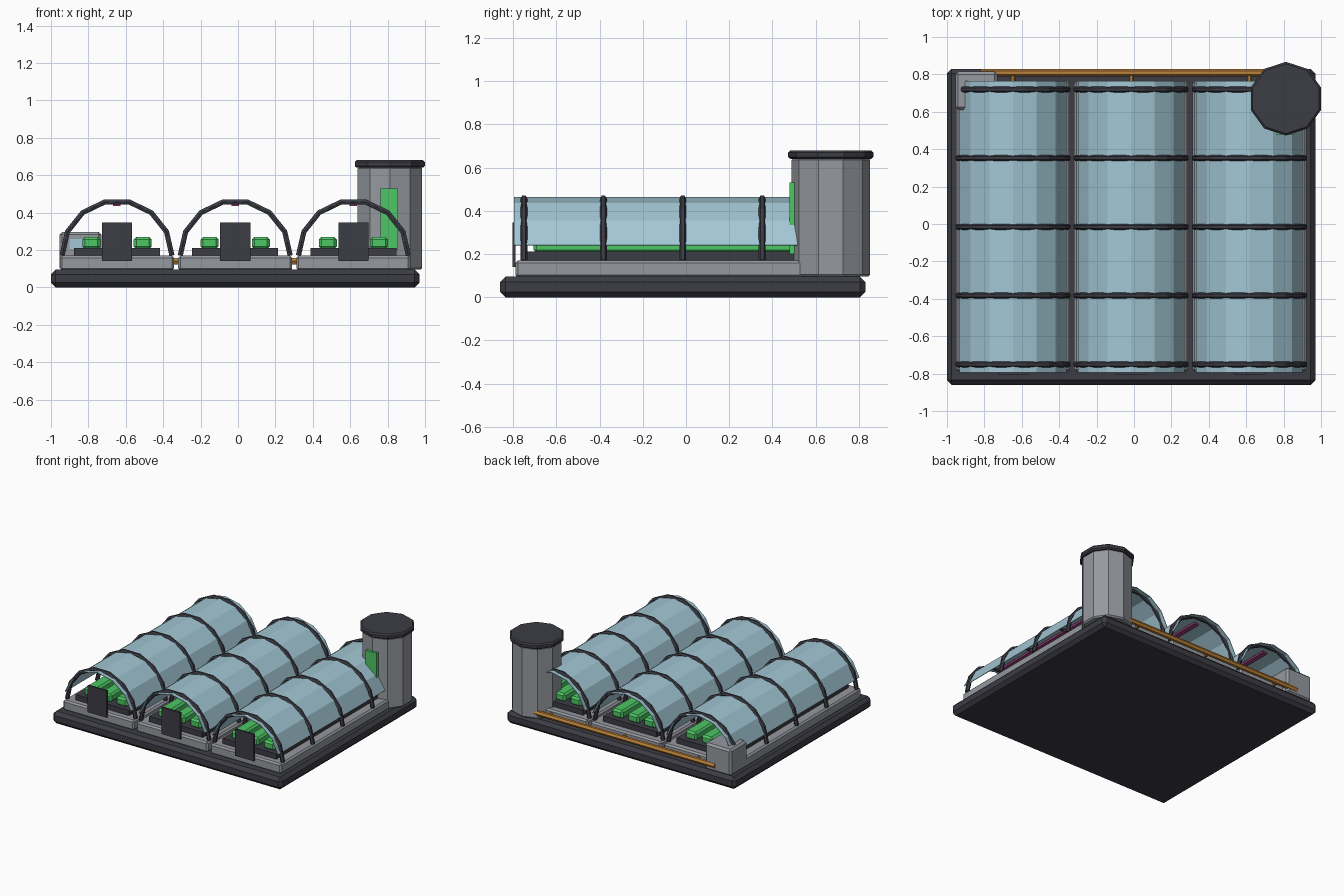
import bpy, bmesh
from math import sin, cos, pi, radians

old = bpy.data.objects.get("Cube")
if old:
    bpy.data.objects.remove(old, do_unlink=True)


def material(name, r, g, b):
    m = bpy.data.materials.new(name)
    m.use_nodes = True
    m.diffuse_color = (r, g, b, 1)
    m.node_tree.nodes["Principled BSDF"].inputs["Base Color"].default_value = (r, g, b, 1)
    return m


DARK = material("dark_metal", 0.045, 0.045, 0.06)
GREY = material("grey_concrete", 0.30, 0.315, 0.345)
GLASS = material("pale_blue_glass", 0.36, 0.57, 0.66)
GREEN = material("leaf_green", 0.075, 0.57, 0.13)
COPPER = material("copper_pipe", 0.50, 0.22, 0.04)
MAGENTA = material("grow_light_magenta", 0.32, 0.05, 0.20)


def finish(name, bm, mat, bevel=0.0):
    mesh = bpy.data.meshes.new(name)
    bmesh.ops.recalc_face_normals(bm, faces=bm.faces)
    bm.to_mesh(mesh)
    bm.free()
    mesh.materials.append(mat)
    ob = bpy.data.objects.new(name, mesh)
    bpy.context.collection.objects.link(ob)
    if bevel:
        mod = ob.modifiers.new("chamfer", "BEVEL")
        mod.width, mod.segments = bevel, 1
        mod.limit_method, mod.angle_limit = "ANGLE", radians(50)
    return ob


def box(name, xs, ys, zs, mat, bevel=0.0):
    bm = bmesh.new()
    bmesh.ops.create_cube(bm, size=1)
    for v in bm.verts:
        v.co = [(a + b) / 2 + c * (b - a) for (a, b), c in zip((xs, ys, zs), v.co)]
    return finish(name, bm, mat, bevel)


def drum(name, x, y, z0, z1, radius, sides, mat, bevel):
    bm = bmesh.new()
    ring = [bm.verts.new((x + radius * sin(2 * pi * i / sides),
                          y + radius * cos(2 * pi * i / sides), z0)) for i in range(sides)]
    face = bm.faces.new(ring)
    top = bmesh.ops.extrude_face_region(bm, geom=[face])["geom"]
    for v in top:
        if isinstance(v, bmesh.types.BMVert):
            v.co.z = z1
    return finish(name, bm, mat, bevel)


def tube(name, points, radius, mat, resolution=1):
    curve = bpy.data.curves.new(name, "CURVE")
    curve.dimensions = "3D"
    curve.bevel_depth, curve.bevel_resolution = radius, resolution
    curve.use_fill_caps = True
    spline = curve.splines.new("POLY")
    spline.points.add(len(points) - 1)
    for p, co in zip(spline.points, points):
        p.co = (*co, 1)
    spline.use_smooth = False
    curve.materials.append(mat)
    ob = bpy.data.objects.new(name, curve)
    bpy.context.collection.objects.link(ob)
    return ob


def arc(x, y, radius, half_angle, segments):
    angles = [radians(half_angle) * (2 * i / segments - 1) for i in range(segments + 1)]
    return [(x + radius * sin(a), y, 0.17 + radius * cos(a)) for a in angles]


def vault(name, x, y0, y1):
    bm = bmesh.new()
    front, back = [[bm.verts.new(p) for p in arc(x, y, 0.292, 76, 6)] for y in (y0, y1)]
    for i in range(len(front) - 1):
        bm.faces.new((front[i], front[i + 1], back[i + 1], back[i]))
    ob = finish(name, bm, GLASS)
    mod = ob.modifiers.new("thickness", "SOLIDIFY")
    mod.thickness, mod.offset = 0.004, 0
    return ob


# Ground slab
box("base_slab", (-1, 0.97), (-0.86, 0.83), (0, 0.095), DARK, 0.025)

# Three identical growing tunnels
for n, x in enumerate((-0.647, -0.015, 0.617), 1):
    box(f"plinth_{n}", (x - 0.305, x + 0.305), (-0.79, 0.765), (0.09, 0.17), GREY, 0.012)
    box(f"soil_bed_{n}", (x - 0.23, x + 0.23), (-0.74, 0.71), (0.165, 0.212), DARK)
    for k, dx in enumerate((-0.137, 0, 0.137), 1):
        box(f"crop_row_{n}_{k}", (x + dx - 0.048, x + dx + 0.048), (-0.705, 0.675),
            (0.205, 0.27), GREEN, 0.014)
    vault(f"glass_vault_{n}", x, -0.795, 0.765)
    for k in range(5):
        tube(f"rib_{n}_{k + 1}", arc(x, -0.75 + 0.3675 * k, 0.294, 90, 7), 0.016, DARK)
    box(f"grow_light_{n}", (x - 0.02, x + 0.02), (-0.70, 0.67), (0.435, 0.45), MAGENTA)
    box(f"door_{n}", (x - 0.081, x + 0.081), (-0.804, -0.788), (0.14, 0.347), DARK)
    tube(f"branch_pipe_{n}", [(x, 0.74, 0.14), (x, 0.808, 0.14)], 0.013, COPPER)

# Water tank with lid and level gauge
drum("tank_body", 0.812, 0.67, 0.095, 0.645, 0.182, 10, GREY, 0.01)
drum("tank_lid", 0.812, 0.67, 0.64, 0.68, 0.197, 10, DARK, 0.01)
box("tank_gauge", (0.762, 0.855), (0.478, 0.51), (0.20, 0.53), GREEN)

# Supply pipe and pump housing
tube("supply_pipe", [(-0.82, 0.808, 0.14), (0.75, 0.808, 0.14)], 0.02, COPPER)
box("pump_housing", (-0.955, -0.73), (0.61, 0.815), (0.09, 0.297), GREY, 0.015)
box("pump_screen", (-0.90, -0.79), (0.604, 0.612), (0.205, 0.26), GLASS)
